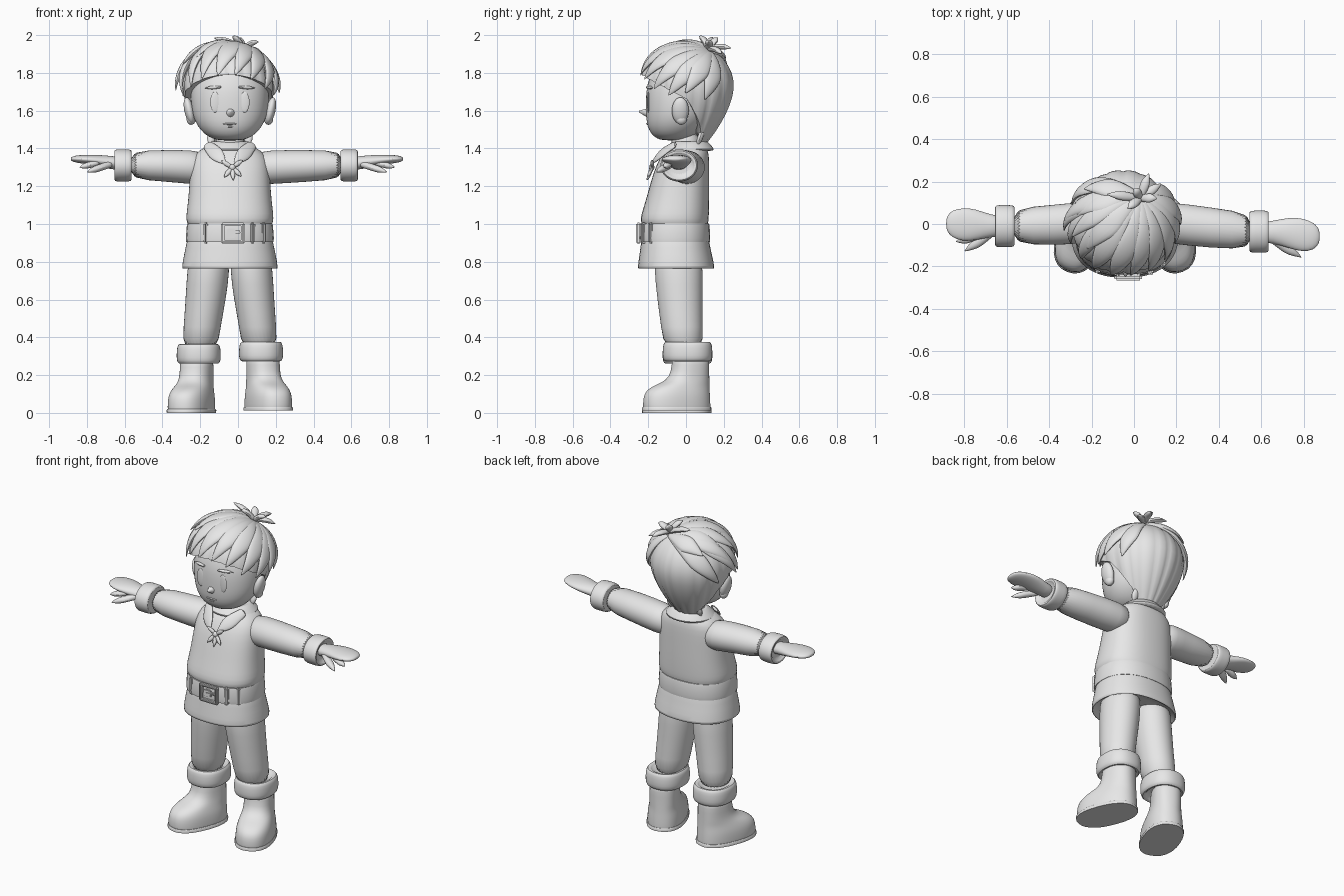
import bpy, bmesh, math
from mathutils import Vector, Matrix

if "Cube" in bpy.data.objects:
    bpy.data.objects.remove(bpy.data.objects["Cube"])

clay = bpy.data.materials.new("plain_grey")
clay.diffuse_color = (0.8, 0.8, 0.8, 1)
clay.use_nodes = True
clay.node_tree.nodes["Principled BSDF"].inputs["Base Color"].default_value = clay.diffuse_color
M = -0.043          # body midline
TAU = 2 * math.pi


def finish(name, bm, sub=0, angle=50):
    bmesh.ops.recalc_face_normals(bm, faces=bm.faces)
    me = bpy.data.meshes.new(name)
    bm.to_mesh(me)
    bm.free()
    me.shade_smooth()
    me.set_sharp_from_angle(angle=math.radians(angle))
    me.materials.append(clay)
    ob = bpy.data.objects.new(name, me)
    bpy.context.collection.objects.link(ob)
    if sub:
        m = ob.modifiers.new("smooth", 'SUBSURF')
        m.levels = m.render_levels = sub
    return ob


def skin(bm, rows):
    """Bridge rows of points into a capped tube."""
    vs = [[bm.verts.new(p) for p in r] for r in rows]
    n = len(vs[0])
    for a, b in zip(vs, vs[1:]):
        for i in range(n):
            bm.faces.new((a[i], a[(i + 1) % n], b[(i + 1) % n], b[i]))
    bm.faces.new(vs[0])
    bm.faces.new(vs[-1])


def loft(name, rings, axis='z', n=28, e=2.0, sub=1, turn=None):
    """Rings are (position, centre a, centre b, radius a, radius b)."""
    rows = []
    for p, ca, cb, ra, rb in rings:
        row = []
        for i in range(n):
            c, s = math.cos(TAU * i / n), math.sin(TAU * i / n)
            a = ca + ra * math.copysign(abs(c) ** (2 / e), c)
            b = cb + rb * math.copysign(abs(s) ** (2 / e), s)
            row.append(Vector((a, b, p) if axis == 'z' else (p, a, b)))
        rows.append(row)
    bm = bmesh.new()
    skin(bm, rows)
    if turn:
        pivot, ang = turn
        bmesh.ops.rotate(bm, verts=bm.verts, cent=pivot, matrix=Matrix.Rotation(ang, 3, 'Z'))
    return finish(name, bm, sub)


def leaf(name, pts, normals, width, thick, root=0.35):
    """Pointed, slightly domed blade along a path."""
    rows, n = [], len(pts)
    for i, p in enumerate(pts):
        t = i / (n - 1)
        w = max(0.03, (root + (1 - root) * min(1, t / 0.55)) * min(1, (1 - t) / 0.42) ** 0.75)
        tan = (pts[min(i + 1, n - 1)] - pts[max(i - 1, 0)]).normalized()
        side = tan.cross(normals[i]).normalized()
        up = side.cross(tan)
        rows.append([p + side * width * w * math.cos(TAU * k / 8)
                     + up * thick * min(1, w * 1.4) * math.sin(TAU * k / 8) for k in range(8)])
    bm = bmesh.new()
    skin(bm, rows)
    return finish(name, bm, 1)


def blade(name, a, b, width, thick, normal=(0, -1, 0), bow=0.0):
    a, b, nr = Vector(a), Vector(b), Vector(normal)
    pts = [a.lerp(b, i / 6) + nr * bow * math.sin(math.pi * i / 6) for i in range(7)]
    return leaf(name, pts, [nr] * 7, width, thick, 0.6)


def box(name, c, size, bevel=0.008):
    bm = bmesh.new()
    bmesh.ops.create_cube(bm, size=1, matrix=Matrix.LocRotScale(Vector(c), None, Vector(size)))
    bmesh.ops.bevel(bm, geom=bm.edges[:], offset=min(bevel, min(size) * 0.4), segments=2, affect='EDGES')
    return finish(name, bm)


def ball(name, c, r, rot=0):
    bm = bmesh.new()
    bmesh.ops.create_uvsphere(bm, u_segments=20, v_segments=12, radius=1)
    bm.transform(Matrix.Translation(c) @ Matrix.Rotation(rot, 4, 'Y') @ Matrix.Diagonal((*r, 1)))
    return finish(name, bm)


# Tunic, with a bloused waist and flared skirt
def yr(z, rx, y0, y1):
    return (z, M, (y0 + y1) / 2, rx, (y1 - y0) / 2)


loft("tunic_body", [yr(0.96, .20, -.21, .10), yr(0.985, .215, -.225, .112), yr(1.01, .232, -.243, .12),
     yr(1.05, .232, -.238, .122), yr(1.12, .222, -.215, .124), yr(1.22, .215, -.188, .124),
     yr(1.31, .21, -.16, .124), yr(1.37, .19, -.125, .122), yr(1.405, .14, -.09, .11),
     yr(1.425, .08, -.06, .08)], e=2.4)
loft("tunic_skirt", [yr(.80, .20, -.2, .1), yr(.775, .235, -.235, .13), yr(.76, .25, -.252, .148),
     yr(.768, .257, -.258, .154), yr(.84, .244, -.247, .138), yr(.91, .228, -.238, .122),
     yr(.98, .215, -.228, .115)], e=2.3)

# Belt, buckle and loops
loft("belt", [yr(.905, .215, -.23, .11), yr(.905, .231, -.247, .126), yr(.925, .233, -.249, .128),
     yr(.99, .228, -.246, .125), yr(1.003, .225, -.243, .122), yr(1.003, .21, -.23, .11)], e=2.3, sub=0)
bx = -0.027
for s in (-1, 1):
    box("buckle_side", (bx + s * .054, -.252, .952), (.02, .028, .114))
    box("buckle_bar", (bx, -.252, .952 + s * .047), (.12, .028, .02))
box("buckle_prong", (bx + .012, -.253, .957), (.066, .02, .016))
box("buckle_plate", (bx - .01, -.25, .952), (.05, .014, .05))
for x, y in ((.078, -.226), (.135, -.185), (-.17, -.217)):
    ob = box("belt_loop", (0, 0, 0), (.026, .03, .112))
    ob.location = (x, y, .953)
    ob.rotation_euler.z = math.atan2(x - M, -y - .06) * .8

# Legs, turned-up cuffs and boots
for s, side, dz in ((-1, "right", 0), (1, "left", .012)):
    loft(side + "_leg", [(.86, M + s * .11, -.04, .10, .12), (.76, M + s * .113, -.04, .114, .13),
         (.6, M + s * .128, -.032, .107, .12), (.45, M + s * .148, -.022, .098, .11),
         (.33, M + s * .158, -.01, .095, .105)])
    cx = M + s * .165
    loft(side + "_boot_cuff", [(z + dz, cx, .008, .118 - d, .133 - d) for z, d in
         ((.30, .04), (.262, .03), (.258, .012), (.275, .001), (.31, 0), (.35, .003), (.366, .012),
          (.364, .03), (.34, .045))], e=2.3)
    ax = M + s * .173
    loft(side + "_boot", [(z + dz, ax, (y0 + y1) / 2, rx, (y1 - y0) / 2) for z, rx, y0, y1 in
         ((.0, .10, -.225, .122), (.003, .108, -.238, .13), (.03, .109, -.24, .13), (.075, .108, -.237, .128),
          (.105, .102, -.222, .126), (.13, .095, -.185, .125), (.15, .09, -.13, .124),
          (.18, .085, -.088, .123), (.24, .084, -.074, .122), (.31, .084, -.074, .122))],
         e=2.35, turn=((ax, .03, 0), s * math.radians(21)))
    loft(side + "_boot_sole", [(z + dz, ax, -.055, .114 - d, .189 - d) for z, d in
         ((0, .006), (0, .001), (.014, 0), (.02, .004))], e=2.35, sub=0,
         turn=((ax, .03, 0), s * math.radians(21)))

# Sleeves, cuffs and hands; each arm has its own small offset
for s, side, cuff, yc, tip in ((-1, "right", .565, -.01, .885), (1, "left", .545, -.036, .875)):
    x0 = s * .12 + M
    loft(side + "_sleeve", [(x0, .01, 1.295, .08, .08), (x0 + s * .08, .008, 1.30, .10, .092),
         (s * .36, yc * .5, 1.308, .095, .084), (s * (cuff + .03), yc, 1.313, .088, .078)], axis='x')
    loft(side + "_sleeve_cuff", [(s * (cuff + d), yc, 1.31, .1 - q, .086 - q) for d, q in
         ((0, .03), (-.004, .008), (.006, 0), (.05, 0), (.08, 0), (.09, .007), (.09, .02), (.07, .03))],
         axis='x')
    hy = yc * 1.1
    f = 0 if s < 0 else -.03
    loft(side + "_hand", [(s * x, hy + y, z, w, t) for x, y, z, w, t in
         ((cuff + .04, 0, 1.318, .048, .036), (cuff + .11, .002, 1.325, .052, .036),
          (tip - .14, .008 + f / 3, 1.337, .075, .03), (tip - .08, .008 + f * .7, 1.342, .08, .025),
          (tip - .03, .012 + f, 1.344, .066, .02), (tip - .008, .012 + f, 1.344, .042, .013),
          (tip, .012 + f, 1.344, .02, .006))], axis='x', n=20)
    th = s * (tip - .105)
    blade(side + "_thumb", (s * (cuff + .10), hy - .03, 1.32), (th + s * .02, hy - .118, 1.275), .027, .02, (0, 0, 1))
    blade(side + "_finger", (s * (tip - .15), hy - .045, 1.325), (s * (tip - .045), hy - .072, 1.30), .026, .018, (0, 0, 1))

# Neck, collar and lace knot
loft("neck", [(1.36, M, .01, .085, .085), (1.42, M, .0, .075, .075), (1.5, M, -.01, .075, .075)])
loft("collar_band", [(z, M, y, r, r * .9) for z, y, r in
     ((1.385, .015, .15), (1.395, .015, .152), (1.425, .02, .118), (1.44, .022, .1), (1.43, .02, .085))])
for s in (-1, 1):
    blade("collar_flap", (M + s * .125, -.05, 1.425), (M + s * .022, -.185, 1.315), .045, .012,
          (s * .3, -.8, .5), .012)
for dx, dz in ((-.06, .035), (.058, .04), (-.045, -.055), (.05, -.05), (.005, -.07)):
    blade("lace_end", (-.03, -.178, 1.30), (-.03 + dx, -.19 + dz * .25, 1.30 + dz), .015, .01)
ball("lace_knot", (-.03, -.182, 1.30), (.017, .015, .017))

# Head, ears and face
loft("head", [(z, M, y, rx, ry) for z, y, rx, ry in
     ((1.442, -.07, .05, .05), (1.452, -.07, .095, .085), (1.475, -.065, .135, .12), (1.52, -.052, .175, .155),
      (1.58, -.037, .2, .176), (1.65, -.028, .208, .186), (1.74, -.02, .208, .19),
      (1.83, 0, .18, .17), (1.89, 0, .12, .12))], e=2.1)
for s in (-1, 1):
    ball("ear", (M + s * .215, -.03, 1.6), (.026, .045, .072), s * .22)
    ball("ear_lobe", (M + s * .205, -.025, 1.555), (.024, .03, .03))
    ball("eye", (M + s * .078, -.2, 1.645), (.026, .006, .055))
    blade("eyebrow", (M + s * .045, -.208, 1.725), (M + s * .135, -.176, 1.72), .011, .01)
bm = bmesh.new()
bmesh.ops.create_cone(bm, cap_ends=True, segments=12, radius1=.026, radius2=.004, depth=.05,
                      matrix=Matrix.Translation((M + .003, -.224, 1.592)) @ Matrix.Rotation(math.radians(82), 4, 'X'))
finish("nose", bm, 0, 70)
ball("mouth", (M, -.203, 1.53), (.036, .008, .005))
ball("lower_lip", (M, -.196, 1.515), (.018, .008, .004))

# Hair cap: scalloped shell, short in front and long at the nape
HC = Vector((-.05, .005, 1.73))
rows, N = [], 96
for j in range(17):
    t = min(j, 15) / 15
    row = []
    for i in range(N):
        a = TAU * i / N
        c = math.cos(a)
        low = 1.66 + .13 * c if c > 0 else 1.66 - .235 * min(1, -c * 1.5)
        z = 1.955 - (1.955 - low) * (1 - math.cos(t * math.pi / 2)) ** .9
        h = z - HC.z
        r = math.sqrt(max(.0004, 1 - (h / .226) ** 2)) if h > 0 else 1 - .6 * (-h / .31) ** 1.7
        r *= 1 - .045 * t * (1 - abs(math.sin(9 * a))) ** 2
        if j == 16:
            r *= .8
        row.append((HC.x + .243 * r * math.sin(a), HC.y - .25 * r * c, z))
    rows.append(row)
bm = bmesh.new()
skin(bm, rows)
finish("hair_cap", bm)

# Hair locks sweeping from the crown: azimuth, elevation, width, lift
crown = Vector((.32, .5, .8)).normalized()
LOCKS = [(-50, -2, .05, 1.06), (-34, 9, .062, 1.05), (-14, 13, .065, 1.04), (8, 14, .06, 1.03),
         (28, 8, .06, 1.04), (48, -4, .06, 1.06), (68, -12, .06, 1.08), (88, -9, .06, 1.12),
         (112, -18, .06, 1.05), (-68, -10, .05, 1.1), (-82, -6, .055, 1.17), (-92, 12, .055, 1.17),
         (-75, 25, .055, 1.15), (-108, -14, .06, 1.08), (-55, 38, .07, 1.09), (-130, 30, .06, 1.16),
         (-100, 36, .06, 1.13)]
for az, el, w, k in LOCKS:
    az, el = math.radians(az), math.radians(el)
    d = Vector((math.sin(az) * math.cos(el), -math.cos(az) * math.cos(el), math.sin(el)))
    dirs = [crown.slerp(d, i / 10) for i in range(11)]
    pts = [HC + Vector((v.x * .243, v.y * .25, v.z * .226)) * (1.0 + (k - 1) * (i / 10) ** 1.5)
           for i, v in enumerate(dirs)]
    leaf("hair_lock", pts, dirs, w, .02, .25)

# Tuft at the crown
for tip in ((-.03, .07, 1.995), (.0, .17, 1.985), (.11, .12, 1.965), (.07, .24, 1.93), (.13, .19, 1.9), (-.13, .14, 1.985)):
    blade("crown_tuft", (.03, .12, 1.925), tip, .026, .016, (0, .2, .98), .012)

# Loose strands at the nape
for x in (-.13, -.08, .0, .05):
    blade("nape_strand", (x, .09, 1.5), (x * 1.15, .06, 1.415), .028, .016, (0, 1, 0))
